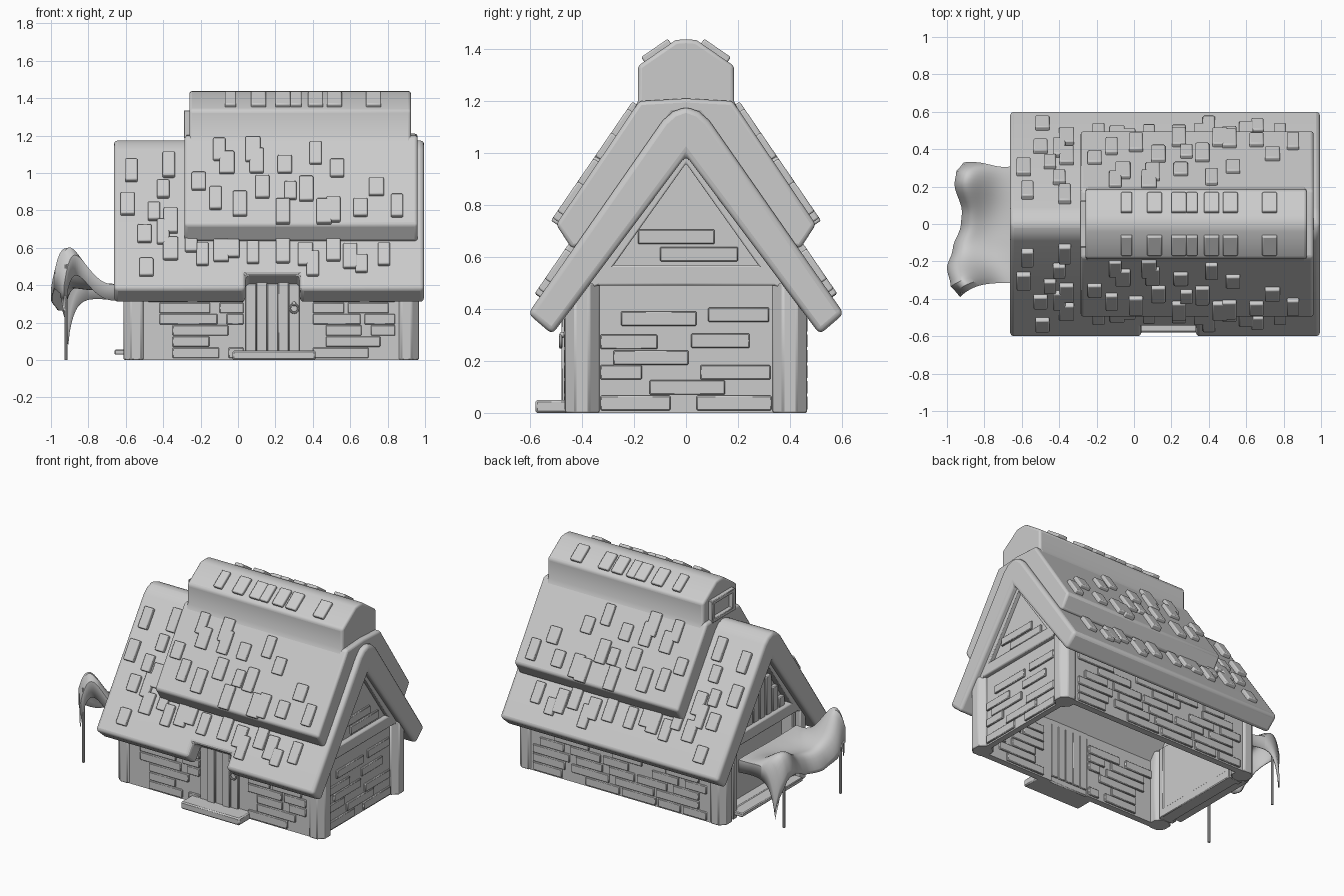
import bpy, bmesh, math, random
from mathutils import Matrix, Vector

if "Cube" in bpy.data.objects:
    bpy.data.objects.remove(bpy.data.objects["Cube"])
random.seed(4)


def finish(name, bm, bevel=0.0, mirror=False, segs=2):
    bmesh.ops.recalc_face_normals(bm, faces=bm.faces)
    me = bpy.data.meshes.new(name)
    bm.to_mesh(me)
    bm.free()
    ob = bpy.data.objects.new(name, me)
    bpy.context.collection.objects.link(ob)
    if mirror:
        m = ob.modifiers.new("mirror", 'MIRROR')
        m.use_axis = (False, True, False)
        m.use_mirror_merge = False
    if bevel:
        add_bevel(ob, bevel, segs)
    return ob


def add_bevel(ob, width, segs):
    b = ob.modifiers.new("bevel", 'BEVEL')
    b.width, b.segments, b.limit_method = width, segs, 'ANGLE'
    b.angle_limit = math.radians(35)


def boxes(name, items, bevel=0.006, mirror=False, segs=1):
    """items: (centre, size, x rotation)"""
    bm = bmesh.new()
    for c, s, r in items:
        mat = Matrix.Translation(c) @ Matrix.Rotation(r, 4, 'X') @ Matrix.Diagonal((*s, 1))
        bmesh.ops.create_cube(bm, size=1, matrix=mat)
    return finish(name, bm, bevel, mirror, segs)


def span(x0, x1, y0, y1, z0, z1):
    return (((x0 + x1) / 2, (y0 + y1) / 2, (z0 + z1) / 2), (x1 - x0, y1 - y0, z1 - z0), 0)


def prism(name, half, x0, x1, bevel=0.0, segs=2):
    """Extrude a symmetric (y, z) outline along x; half runs outer top -> inner top."""
    prof = half + [(-y, z) for y, z in reversed(half) if y > 1e-6]
    bm = bmesh.new()
    f = bm.faces.new([bm.verts.new((x0, y, z)) for y, z in prof])
    ext = bmesh.ops.extrude_face_region(bm, geom=[f])
    bmesh.ops.translate(bm, verts=[v for v in ext['geom'] if isinstance(v, bmesh.types.BMVert)],
                        vec=(x1 - x0, 0, 0))
    return finish(name, bm, bevel, False, segs)


# Main roof with a notch over the door
A = math.atan2(0.76, 0.52)
roof = prism("lower_roof", [(0, 1.178), (0.05, 1.16), (0.09, 1.125), (0.608, 0.382),
                            (0.515, 0.302), (0, 0.99)], -0.663, 0.995)
mid = Vector((0.185, -0.503 - 0.0565, 0.43 - 0.0825))
notch = boxes("notch_cutter", [(mid, (0.29, 0.2, 0.4), A)], 0)
notch.hide_render = True
notch.hide_viewport = True
cut = roof.modifiers.new("notch", 'BOOLEAN')
cut.operation, cut.object, cut.solver = 'DIFFERENCE', notch, 'EXACT'
add_bevel(roof, 0.022, 3)

# Raised second roof and its ridge cap
prism("upper_roof", [(0, 1.21), (0.18, 1.2), (0.5, 0.725), (0.44, 0.633), (0.41, 0.64),
                     (0.05, 1.15), (0, 1.15)], -0.285, 0.96, 0.022, 3)
prism("ridge_cap", [(0, 1.438), (0.04, 1.435), (0.185, 1.335), (0.185, 1.2), (0.21, 1.15),
                    (0, 1.15)], -0.26, 0.925, 0.015, 3)
boxes("cap_vent_frame", [span(-0.29, -0.25, -0.125, 0.125, 1.31, 1.335),
                         span(-0.29, -0.25, -0.125, 0.125, 1.185, 1.21),
                         span(-0.29, -0.25, -0.125, -0.095, 1.185, 1.335),
                         span(-0.29, -0.25, 0.095, 0.125, 1.185, 1.335)], 0.004)

# Shingles, placed by (x, z) on the front slope and mirrored to the back
low = [(-.57, 1.01), (-.37, 1.04), (-.59, .83), (-.40, .91), (-.45, .79), (-.36, .74), (-.50, .67),
       (-.40, .68), (-.36, .59), (-.49, .49), (-.19, .56), (-.25, .62), (-.09, .58), (-.03, .59),
       (.08, .57), (.24, .58), (.36, .56), (.40, .51), (.51, .59), (.60, .55), (.66, .51), (.78, .56)]
up = [(-.21, .95), (-.06, 1.05), (-.10, 1.12), (.08, 1.12), (.10, 1.06), (-.12, .86), (.01, .83),
      (.13, .92), (.25, 1.04), (.415, 1.1), (.53, 1.02), (.28, .9), (.365, .91), (.24, .79),
      (.46, .79), (.51, .8), (.655, .81), (.74, .92), (.85, .82)]
cap = [-.04, .11, .24, .31, .415, .515, .725]
tiles = []
for pts, y0, z0 in ((low, 0.605, 0.382), (up, 0.5, 0.725)):
    for x, z in pts:
        w = random.choice((0.065, 0.075, 0.08))
        ln = random.choice((0.11, 0.14, 0.155))
        tiles.append(((x, -(y0 - (z - z0) / 1.46), z), (w, ln, 0.05), A))
tiles += [((x, -0.11, 1.388), (random.choice((0.06, 0.08)), 0.125, 0.04), 0.604) for x in cap]
boxes("shingles", tiles, 0.007, True, 2)

# Eight-sided corner posts
bm = bmesh.new()
for x in (-0.545, 0.9):
    for y in (-0.4, 0.4):
        mat = Matrix.Translation((x, y, 0.25)) @ Matrix.Rotation(math.pi / 8, 4, 'Z')
        bmesh.ops.create_cone(bm, cap_ends=True, segments=8, radius1=0.072, radius2=0.072,
                              depth=0.5, matrix=mat)
finish("corner_posts", bm, 0.006, segs=1)

# Thin walls, open underneath
boxes("front_wall", [span(-0.55, 0.04, -0.455, -0.41, 0, 0.44),
                     span(0.33, 0.9, -0.455, -0.41, 0, 0.44),
                     span(0.04, 0.33, -0.455, -0.41, 0.41, 0.48)], 0)
boxes("back_wall", [span(-0.55, 0.9, 0.41, 0.455, 0, 0.44)], 0)
boxes("right_wall", [span(0.88, 0.92, -0.4, 0.4, 0, 0.5)], 0)


# Planks in staggered rows on the long walls
def rows(x0, x1, y):
    out = []
    for i in range(6):
        x = x0 + random.choice((0, 0.06, 0.13))
        while x < x1 - 0.08:
            e = min(x + random.uniform(0.16, 0.32), x1)
            out.append(span(x, e, y - 0.035, y + 0.035, 0.01 + i * 0.06, 0.066 + i * 0.06))
            x = e + random.choice((0.02, 0.05, 0.18))
    return out


boxes("front_planks", rows(-0.48, 0.03, -0.432) + rows(0.34, 0.84, -0.432), 0.004)
boxes("back_planks", rows(-0.48, 0.84, 0.432), 0.004)
side = [(-.25, .04, .335), (.085, .32, .35), (-.33, -.11, .245), (.02, .245, .25), (-.28, .01, .185),
        (.055, .325, .128), (-.33, -.17, .128), (-.14, .15, .07), (-.33, -.06, .01), (.04, .33, .01),
        (-.185, .11, .65), (-.1, .2, .583)]
boxes("right_planks", [span(0.87, 0.932, a, b, z, z + 0.056) for a, b, z in side], 0.004)

# Gables: panel, sloped trim and tie beam at each end
for tag, px, tx0, tx1 in (("right", 0.885, 0.87, 0.95), ("left", -0.56, -0.61, -0.53)):
    prism(tag + "_gable_panel", [(0, 1.0), (0.38, 0.49), (0, 0.49)], px, px + 0.035)
    prism(tag + "_gable_trim", [(0, 1.02), (0.42, 0.46), (0.33, 0.495), (0, 0.96)], tx0, tx1, 0.006)
    prism(tag + "_tie_beam", [(0, 0.57), (0.37, 0.57), (0.44, 0.49), (0, 0.49)], tx0, tx1, 0.008)
boxes("left_gable_slats", [span(-0.585, -0.54, y - 0.03, y + 0.03, 0.55, 0.93 - abs(y) * 1.4)
                           for y in (-.21, -.14, -.07, 0, .07, .14, .21)], 0.005)

# Shop front on the left: frame, recessed panel and sill
boxes("left_opening_frame", [span(-0.6, -0.49, -0.34, -0.3, 0, 0.5), span(-0.6, -0.49, 0.3, 0.34, 0, 0.5),
                             span(-0.58, -0.49, -0.34, 0.34, 0, 0.06)], 0.005)
boxes("left_recessed_panel", [span(-0.515, -0.495, -0.34, 0.34, 0, 0.5)], 0)
boxes("left_sill", [span(-0.66, -0.5, -0.33, 0.33, 0.028, 0.055)], 0.005)

# Door, ring handle and step
w = 0.29 / 5
boxes("door", [span(0.04 + i * w, 0.04 + (i + 1) * w, -0.47 - 0.01 * (i % 2), -0.41, 0.04, 0.46)
               for i in range(5)], 0.004)
boxes("door_step", [span(-0.03, 0.415, -0.58, -0.42, 0, 0.05)], 0.008)
bpy.ops.mesh.primitive_torus_add(major_radius=0.022, minor_radius=0.006, major_segments=20,
                                 minor_segments=8, location=(0.3, -0.482, 0.275),
                                 rotation=(math.pi / 2, 0, 0))
bpy.context.object.name = "door_ring"
bpy.ops.mesh.primitive_uv_sphere_add(segments=12, ring_count=8, radius=0.012, location=(0.3, -0.476, 0.3))
bpy.context.object.name = "door_ring_mount"

# Cloth awning pushed up by two poles; (x, y, height, cloth lift, spread)
POLES = [(-0.92, -0.365, 0.56, 0.28, 0.022), (-0.92, 0.25, 0.46, 0.13, 0.03)]
EDGE = [(-1, -.93), (-.85, -.98), (-.6, -1.0), (-.35, -.97), (0, -.925), (.2, -.92), (.65, -.96),
        (.85, -.95), (1, -.91)]


def lerp_edge(v):
    for (a, xa), (b, xb) in zip(EDGE, EDGE[1:]):
        if v <= b + 1e-6:
            t = (v - a) / (b - a)
            return xa + (xb - xa) * t * t * (3 - 2 * t)


bm = bmesh.new()
N = 28
grid = []
for i in range(N + 1):
    u = i / N
    for j in range(N + 1):
        v = 2 * j / N - 1
        x = -0.62 + (lerp_edge(v) + 0.62) * u
        y = v * (0.315 + (0.075 * u ** 4 if v < 0 else 0.015 * u ** 4 - 0.01 * math.sin(2 * math.pi * u)))
        corner = (0.15 if v < 0 else 0.2) * u ** 4 * abs(v) ** 12
        z = 0.405 - corner - 0.13 * u ** 12 - 0.03 * math.sin(math.pi * u)
        for px, py, h, lift, s in POLES:
            z += lift * math.exp(-((x - px) ** 2 + (y - py) ** 2) / s)
        grid.append(bm.verts.new((x, y, z)))
for i in range(N):
    for j in range(N):
        k = i * (N + 1) + j
        bm.faces.new([grid[k], grid[k + 1], grid[k + N + 2], grid[k + N + 1]])
# hanging hem around the outer edge
hem = [e for e in bm.edges if e.is_boundary and all(v.index < 0 or v.co.x < -0.86 for v in e.verts)]
ext = bmesh.ops.extrude_edge_only(bm, edges=hem)
for v in ext['geom']:
    if isinstance(v, bmesh.types.BMVert):
        v.co.z -= 0.02 + 0.1 * abs(v.co.y / 0.36) ** 3
awning = finish("awning_cloth", bm)
awning.modifiers.new("thickness", 'SOLIDIFY').thickness = 0.006
for i, (x, y, h, lift, s) in enumerate(POLES):
    bpy.ops.mesh.primitive_cylinder_add(vertices=10, radius=0.009, depth=h - 0.05,
                                        location=(x, y, (h - 0.05) / 2))
    bpy.context.object.name = f"awning_pole_{i + 1}"

# Smooth shading with crisp corners
bpy.ops.object.select_all(action='DESELECT')
for ob in bpy.context.scene.objects:
    if ob is not notch:
        ob.select_set(True)
        bpy.context.view_layer.objects.active = ob
bpy.ops.object.shade_smooth_by_angle(angle=math.radians(35))
